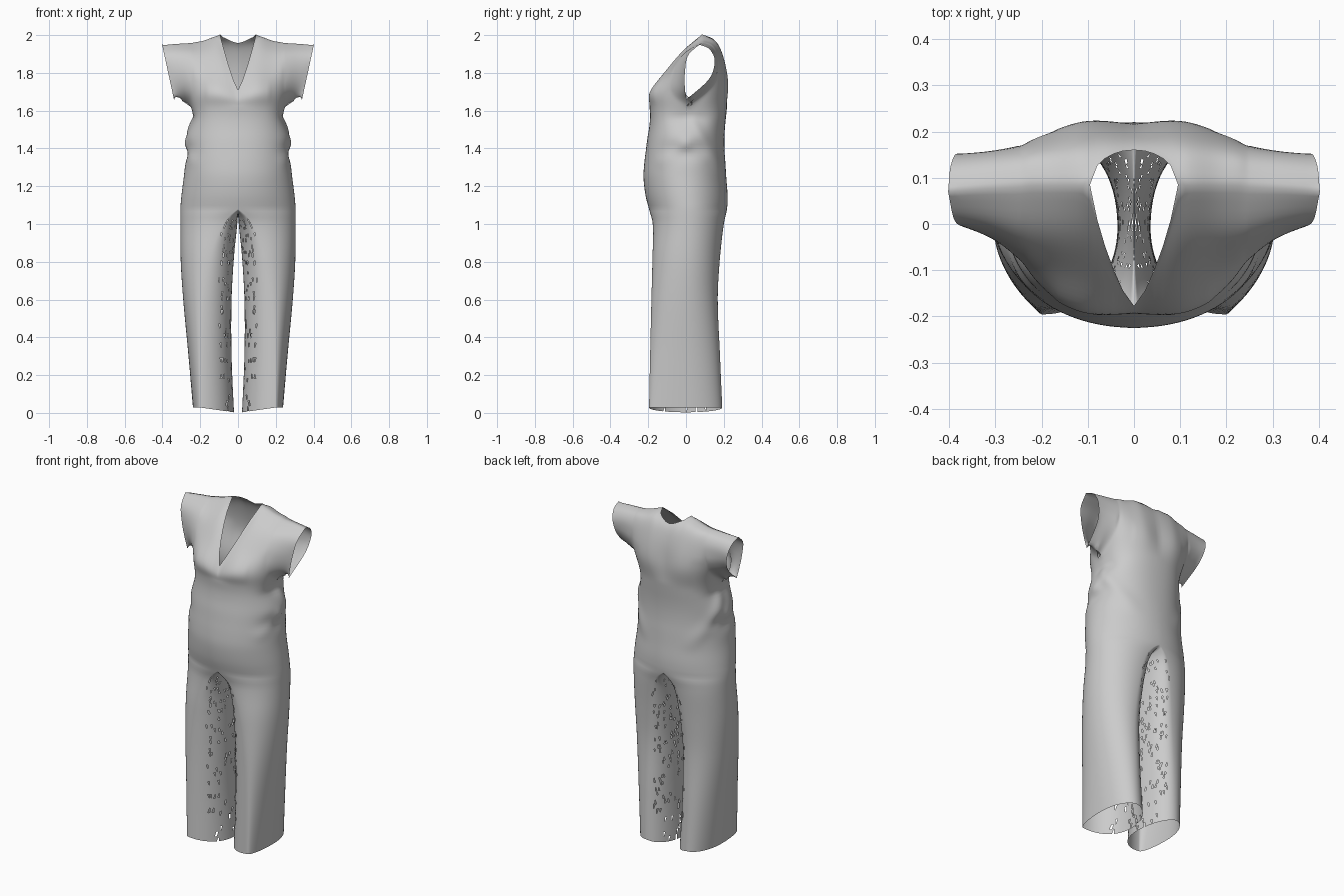
import bpy, bmesh, math, random
from mathutils import Vector

if "Cube" in bpy.data.objects:
    bpy.data.objects.remove(bpy.data.objects["Cube"])

random.seed(4)


def interp(keys, x):
    """Smooth (Hermite) interpolation of rows (x, a, b, ...)."""
    keys = sorted(keys)
    x = min(max(x, keys[0][0]), keys[-1][0])
    i = 0
    while i < len(keys) - 2 and x > keys[i + 1][0]:
        i += 1

    def slope(j, c):
        a, b = keys[max(j - 1, 0)], keys[min(j + 1, len(keys) - 1)]
        return (b[c] - a[c]) / (b[0] - a[0])
    k0, k1 = keys[i], keys[i + 1]
    h = k1[0] - k0[0]
    t = (x - k0[0]) / h
    return [(2*t**3 - 3*t*t + 1) * k0[c] + (t**3 - 2*t*t + t) * h * slope(i, c)
            + (3*t*t - 2*t**3) * k1[c] + (t**3 - t*t) * h * slope(i + 1, c)
            for c in range(1, len(k0))]


def pw(v, p):
    return max(v, 0.0) ** p


# z, outer half width, front y, back y
BODY = [(1.62, .25, -.193, .217), (1.57, .232, -.19, .212), (1.51, .256, -.195, .206),
        (1.45, .275, -.205, .203), (1.385, .258, -.213, .204), (1.33, .277, -.22, .208),
        (1.25, .287, -.225, .213), (1.15, .30, -.214, .22), (1.08, .305, -.196, .217),
        (1.0, .305, -.176, .2), (.8, .303, -.178, .178), (.6, .29, -.183, .168),
        (.3, .262, -.19, .18), (0, .236, -.196, .193)]
# z, x of the leg's front crease, back crease, inner side
LEG = [(1.08, 0, 0, 0), (1.04, .05, .05, .003), (.98, .09, .085, .008), (.85, .14, .11, .02),
       (.6, .18, .135, .034), (.3, .195, .14, .034), (0, .198, .135, .02)]
P, CROTCH, TOP = .85, 1.08, 1.62

# Column angles from centre front (0) to side seam (pi/2); one lies on the neck edge
NECK = .095
th = sorted([math.pi / 2 * i / 24 for i in range(25)] + [math.asin((NECK / .25) ** (1 / P))])
ring = [(t, 0) for t in th] + [(t, 1) for t in reversed(th[:-1])]


def ring_point(z, t, back, xf=0.0, xside=None):
    w, yf, yb = interp(BODY, z)
    p = P + .13 * min(1, max(0, (TOP - z) / .4))
    s = pw(math.sin(t), p)
    if z > CROTCH and xside is None:      # waist folds only affect the sides
        base = .25 + .055 * (TOP - z) / (TOP - CROTCH)
        w = base + (w - base) * s ** 6
    xs = w if xside is None else xside
    mid, half = (yf + yb) / 2, (yb - yf) / 2
    y = mid + (half if back else -half) * pw(math.cos(t), p)
    return Vector((xf + (xs - xf) * s, y, z))


def fold(v, a, b, r, h):
    """Push a soft ridge out of the cloth along the segment a-b (in y, z)."""
    q, a, b = Vector((v.y, v.z)), Vector(a), Vector(b)
    s = min(max((q - a).dot(b - a) / (b - a).length_squared, 0), 1)
    d = (q - a.lerp(b, s)).length
    out = Vector((v.x, v.y, 0)).normalized()
    return out * h * math.exp(-(d / r) ** 2) * (1 - .6 * s)


bm = bmesh.new()


def grid(rows):
    vs = [[bm.verts.new(p) for p in r] for r in rows]
    return [bm.faces.new((a[i], a[i + 1], b[i + 1], b[i]))
            for a, b in zip(vs, vs[1:]) for i in range(len(a) - 1)]


# Torso from chest to crotch, with waist folds
rows = []
for i in range(31):
    z = TOP + (CROTCH - TOP) * i / 30
    row = []
    for t, back in ring:
        v = ring_point(z, t, back)
        if 0 < i < 30 and v.x > .1:
            k = min(1, (v.x - .1) / .08) * min(1, i / 4, (30 - i) / 4)
            v += k * (fold(v, (0, 1.42), (-.13, 1.33), .025, .012)
                      + fold(v, (0, 1.42), (.1, 1.35), .025, .01)
                      + fold(v, (.03, 1.54), (.19, 1.27), .025, .015))
        row.append(v)
    rows.append(row)
grid(rows)

# Leg: outer half, then inner half
outer, inner = [], []
for i in range(46):
    f = i / 45
    z = CROTCH * (1 - f ** 1.15) + .028 * f ** 1.15
    xfront, xback, xi = interp(LEG, z)
    outer.append([ring_point(z, t, b, xback if b else xfront) for t, b in ring])
    irow = []
    for j in range(49):
        a = math.pi * j / 48
        b = a > math.pi / 2
        v = ring_point(z, min(a, math.pi - a), b, xback if b else xfront, xi)
        v.z -= .03 * math.sin(a) * max(0, 1 - (CROTCH - z) / .3)
        v.z -= .028 * math.sin(a) * max(0, 1 - z / .25)
        irow.append(v)
    inner.append(irow)
grid(outer)
inner_faces = grid(inner)

# Scattered small holes along the inner legs
tris = bmesh.ops.triangulate(
    bm, faces=[f for f in inner_faces if f.calc_center_median().z < 1.04])['faces']
bmesh.ops.delete(bm, geom=[f for f in tris if f.calc_center_median().x < .1
                           and random.random() < .06], context='FACES')

# Shoulder and sleeve sections: x, then (y, z) pairs from hem up to the ridge
FRONT = [(0, -.19, 1.62, -.187, 1.69, -.12, 1.79, -.02, 1.90, .085, 1.995),
         (.1, -.19, 1.62, -.192, 1.70, -.115, 1.80, -.02, 1.915, .085, 2.003),
         (.18, -.14, 1.62, -.157, 1.70, -.10, 1.79, -.02, 1.90, .085, 1.975),
         (.225, -.09, 1.62, -.11, 1.69, -.085, 1.785, -.02, 1.895, .085, 1.966),
         (.25, .011, 1.62, -.072, 1.685, -.07, 1.78, -.018, 1.895, .082, 1.962),
         (.33, .03, 1.65, -.02, 1.70, -.03, 1.79, .0, 1.895, .077, 1.957),
         (.402, .0, 1.657, -.006, 1.72, -.006, 1.80, .01, 1.89, .07, 1.95)]
BACK = [(0, .215, 1.62, .215, 1.74, .197, 1.87, .16, 1.958, .085, 1.995),
        (.1, .215, 1.62, .224, 1.74, .202, 1.87, .16, 1.968, .085, 2.003),
        (.18, .17, 1.62, .2, 1.74, .187, 1.86, .152, 1.947, .085, 1.975),
        (.225, .12, 1.62, .175, 1.74, .175, 1.86, .145, 1.942, .085, 1.966),
        (.25, .011, 1.62, .15, 1.735, .168, 1.86, .14, 1.936, .082, 1.962),
        (.33, .03, 1.65, .135, 1.755, .157, 1.865, .132, 1.93, .077, 1.957),
        (.402, .0, 1.657, .12, 1.765, .152, 1.86, .125, 1.925, .07, 1.95)]


def section(keys, back, x, t):
    c = interp(keys, x)
    pts = [(k / 4, c[2 * k], c[2 * k + 1]) for k in range(5)]
    if t is not None:
        v = ring_point(TOP, t, back)
        pts[0] = (0, v.y, v.z)
    # Neckline: V in front, round behind
    end = 1.0
    if x < NECK - 1e-4:
        u = x / NECK
        while end > .1:
            y, z = interp(pts, end)
            if (y >= .085 + .075 * math.sqrt(1 - u * u)) if back else (z <= 1.71 + .29 * u ** 1.25):
                break
            end -= .002
    row = []
    for k in range(25):
        y, z = interp(pts, end * k / 24)
        b = min(max((x - .25) / .15, 0), 1)
        row.append(Vector((x - .065 * b * (1.95 - z) / .3, y, z)))
    return row


cols = [(.25 * pw(math.sin(t), P), t) for t in th] + [(.25 + .152 * i / 12, None) for i in range(1, 13)]
for keys, back in ((FRONT, 0), (BACK, 1)):
    grid([section(keys, back, x, t) for x, t in cols])

# Sew the panels together and relax the cloth of the upper body
bmesh.ops.remove_doubles(bm, verts=bm.verts, dist=.0006)
for v in bm.verts:
    if abs(v.co.x) < .0008:
        v.co.x = 0
loose = [v for v in bm.verts if not v.is_boundary and v.is_manifold and v.co.z > 1.1]
under = [v for v in loose if v.co.x > .17 and 1.58 < v.co.z < 1.8]
for k in range(14):
    bmesh.ops.smooth_vert(bm, verts=loose if k < 3 else under, factor=.5,
                          use_axis_x=True, use_axis_y=True, use_axis_z=True)

# Finish and mirror
bmesh.ops.recalc_face_normals(bm, faces=bm.faces)
mesh = bpy.data.meshes.new("jumpsuit")
bm.to_mesh(mesh)
bm.free()
suit = bpy.data.objects.new("jumpsuit", mesh)
bpy.context.collection.objects.link(suit)
mir = suit.modifiers.new("mirror", 'MIRROR')
mir.merge_threshold = .0005
bpy.context.view_layer.objects.active = suit
suit.select_set(True)
bpy.ops.object.shade_smooth()
